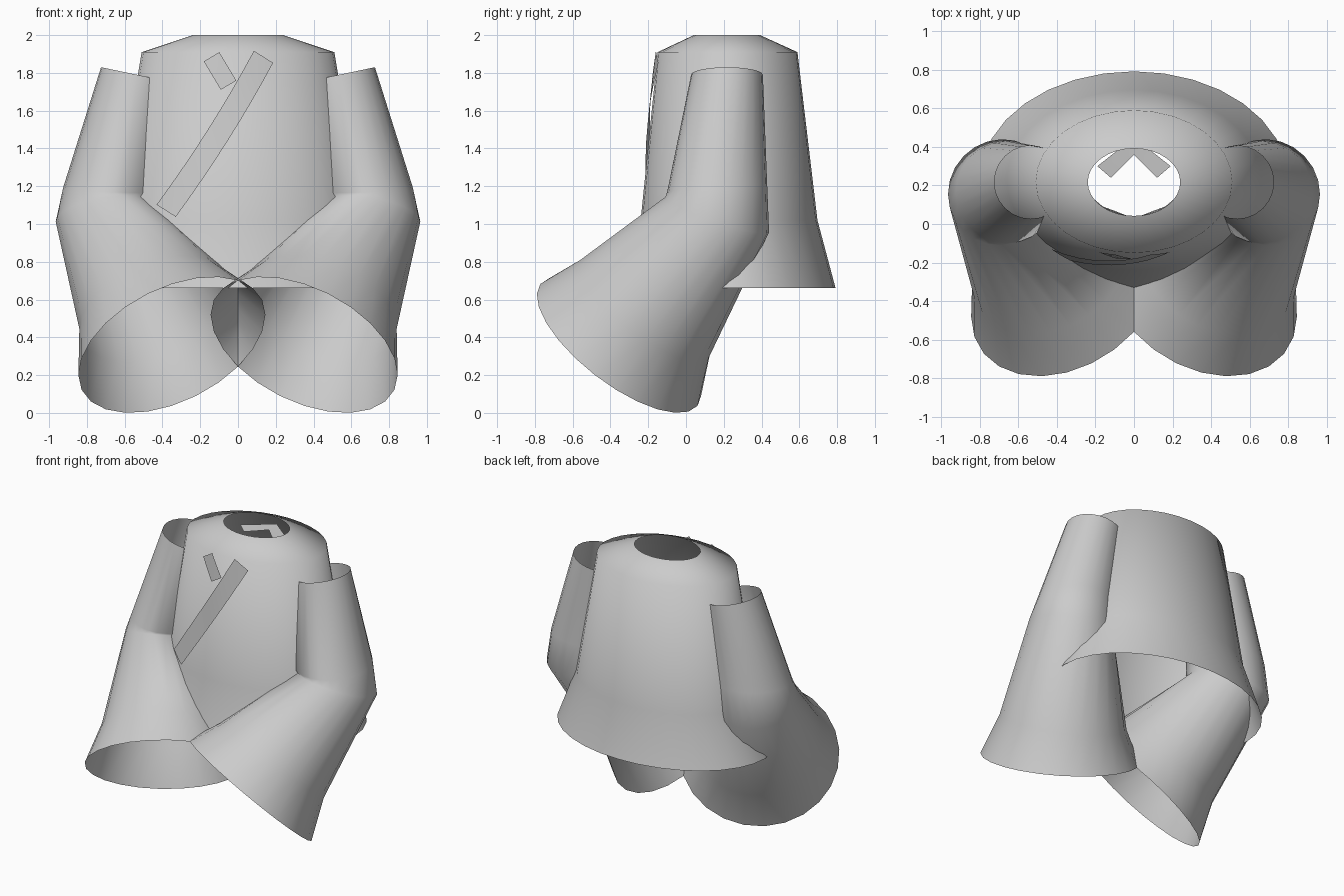
import bpy, bmesh, math
from mathutils import Vector

if "Cube" in bpy.data.objects:
    bpy.data.objects.remove(bpy.data.objects["Cube"])


def make_object(name, bm):
    bmesh.ops.recalc_face_normals(bm, faces=bm.faces[:])
    me = bpy.data.meshes.new(name)
    bm.to_mesh(me)
    bm.free()
    ob = bpy.data.objects.new(name, me)
    bpy.context.collection.objects.link(ob)
    for p in me.polygons:
        p.use_smooth = True
    return ob


def loft(name, rings, closed=True):
    """Skin a list of point rows with quads."""
    bm = bmesh.new()
    rows = [[bm.verts.new(p) for p in r] for r in rings]
    n = len(rows[0])
    for a, b in zip(rows, rows[1:]):
        for i in range(n if closed else n - 1):
            j = (i + 1) % n
            bm.faces.new((a[i], a[j], b[j], b[i]))
    return make_object(name, bm)


# Torso: open bell of ellipses (z, rx, ry, centre y)
TORSO = [(2.0, .24, .175, .217), (1.91, .51, .37, .22),
         (1.02, .66, .468, .228), (.66, .80, .567, .225)]


def ellipse(z, rx, ry, cy, n=32):
    return [(rx * math.cos(2 * math.pi * i / n), cy + ry * math.sin(2 * math.pi * i / n), z)
            for i in range(n)]


loft("torso", [ellipse(*r) for r in TORSO])


# Sleeves: tilted rings, (centre, amplitude, phase in degrees) for x, y and z
SLEEVE = [
    ((.535, .19, 0), (.217, -.19, 90), (1.79, .04, 0)),
    ((.66, .265, 0), (.165, -.265, 90), (1.185, .02, -60)),
    ((.69, .275, 0), (.165, -.275, 88), (1.05, .10, 112)),
    ((.435, .405, 0), (-.22, -.35, 76), (.55, .28, 112)),
    ((.35, .495, 0), (-.355, -.435, 73), (.36, .36, 116.4)),
]


def tilted_ring(axes, side, n=24):
    pts = []
    for i in range(n):
        t = 360 * i / n
        x, y, z = (c + a * math.cos(math.radians(t - p)) for c, a, p in axes)
        pts.append((side * x, y, z))
    return pts


for side, label in ((1, "right"), (-1, "left")):
    loft("sleeve_" + label, [tilted_ring(r, side) for r in SLEEVE])


# Collar bands: follow the torso front with a small gap
def torso_front(x, z):
    for (z0, rx0, ry0, c0), (z1, rx1, ry1, c1) in zip(TORSO[1:], TORSO[2:]):
        if z >= z1:
            break
    f = (z0 - z) / (z0 - z1)
    rx, ry, c = rx0 + f * (rx1 - rx0), ry0 + f * (ry1 - ry0), c0 + f * (c1 - c0)
    return c - ry * math.sqrt(max(0, 1 - (x / rx) ** 2))


def band(name, start, end, width, bow=0, gap=.015, steps=8):
    a, b = Vector(start), Vector(end)
    d = (b - a).normalized()
    side = Vector((-d.y, d.x)) * width / 2
    rows = []
    for i in range(steps + 1):
        t = i / steps
        c = a.lerp(b, t)
        c.x += bow * 4 * t * (1 - t)
        row = []
        for k in (-1, 0, 1):
            p = c + side * k
            row.append((p.x, torso_front(p.x, p.y) - gap, p.y))
        rows.append(row)
    loft(name, rows, closed=False)


band("collar_band_long", (.135, 1.885), (-.38, 1.07), .12, bow=.02)
band("collar_band_short", (-.14, 1.885), (-.05, 1.735), .095, steps=3)

# Back of the collar, seen through the neck hole
loft("collar_back", [[(-.19, .30, 1.92), (0, .45, 1.92), (.19, .30, 1.92)],
                     [(-.12, .24, 1.91), (0, .36, 1.91), (.12, .24, 1.91)]], closed=False)
